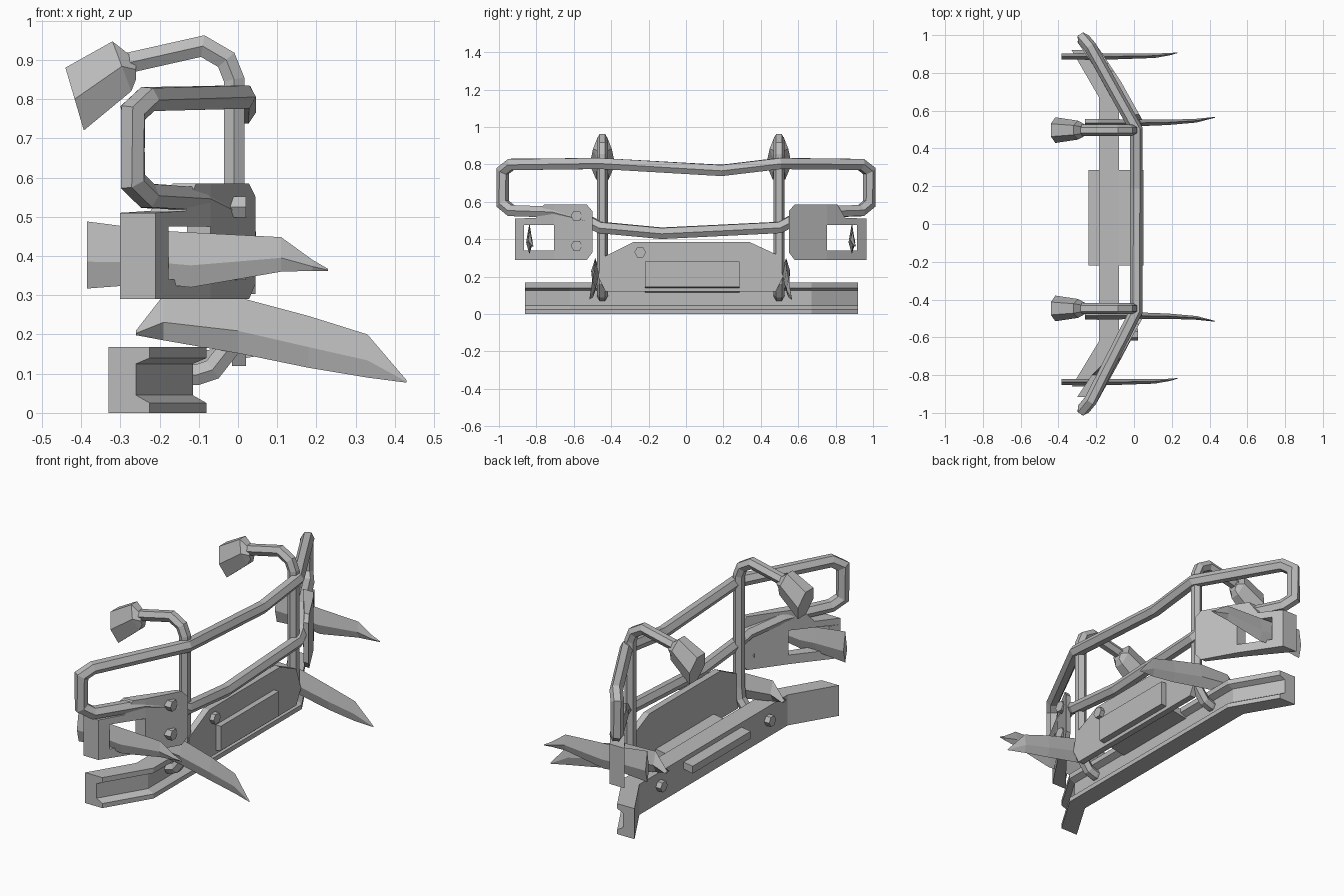
import bpy, bmesh
from mathutils import Vector

cube = bpy.data.objects.get("Cube")
if cube:
    bpy.data.objects.remove(cube, do_unlink=True)

grey = bpy.data.materials.new("bare_grey_metal")
grey.use_nodes = True
colour = (0.5, 0.5, 0.5, 1)
grey.diffuse_color = colour
grey.node_tree.nodes["Principled BSDF"].inputs["Base Color"].default_value = colour

MID = 0.025                      # centre line of the fittings
SIDES = {"right": -1, "left": 1}


def finish(name, bm):
    bmesh.ops.recalc_face_normals(bm, faces=bm.faces)
    mesh = bpy.data.meshes.new(name)
    bm.to_mesh(mesh)
    bm.free()
    mesh.materials.append(grey)
    ob = bpy.data.objects.new(name, mesh)
    bpy.context.collection.objects.link(ob)
    return ob


def loft(bm, rings):
    """Skin a row of equal-length point rings and cap both ends."""
    rows = [[bm.verts.new(p) for p in ring] for ring in rings]
    for a, b in zip(rows, rows[1:]):
        for i in range(len(a)):
            j = (i + 1) % len(a)
            bm.faces.new((a[i], a[j], b[j], b[i]))
    bm.faces.new(rows[0])
    bm.faces.new(rows[-1])


def solid(name, rings):
    bm = bmesh.new()
    loft(bm, rings)
    return finish(name, bm)


def tube(name, points, radius, closed=False):
    """Six-sided pipe with mitred joints."""
    pts = [Vector(p) for p in points]
    n = len(pts)
    rings = []
    for i, p in enumerate(pts):
        before = pts[i - 1] if closed or i else None
        after = pts[(i + 1) % n] if closed or i < n - 1 else None
        d0 = (p - before).normalized() if before else (after - p).normalized()
        d1 = (after - p).normalized() if after else d0
        tangent = (d0 + d1).normalized()
        stretch = 1 / max(tangent.dot(d0), 0.6)
        bend = d1 - d0
        if i == 0:
            ref = Vector((1, 0, 0)) if abs(tangent.x) < 0.7 else Vector((0, 1, 0))
        ref = (ref - tangent * ref.dot(tangent)).normalized()
        side = tangent.cross(ref)
        ring = []
        for k in range(6):
            turn = Vector((1, 0, 0))
            from math import cos, sin, pi
            off = (ref * cos(k * pi / 3) + side * sin(k * pi / 3)) * radius
            if bend.length > 1e-4:
                b = bend.normalized()
                off += b * off.dot(b) * (stretch - 1)
            ring.append(p + off)
        rings.append(ring)
    bm = bmesh.new()
    if closed:
        rows = [[bm.verts.new(p) for p in r] for r in rings]
        for a, b in zip(rows, rows[1:] + rows[:1]):
            # choose the twist that lines the last joint up with the first
            s = min(range(6), key=lambda t: sum((a[k].co - b[(k + t) % 6].co).length for k in range(6)))
            for k in range(6):
                bm.faces.new((a[k], a[(k + 1) % 6], b[(k + 1 + s) % 6], b[(k + s) % 6]))
    else:
        loft(bm, rings)
    return finish(name, bm)


def bolt(name, x, y, z):
    tube(name, [(x - 0.02, y, z), (x + 0.025, y, z)], 0.031)


# Lower channel beam with swept-back ends
channel = [(-0.185, 0), (-0.08, 0), (-0.08, 0.025), (-0.115, 0.045),
           (-0.115, 0.125), (-0.08, 0.14), (-0.08, 0.168), (-0.185, 0.168)]
stations = [(-0.86, -0.145), (-0.62, 0), (0.67, 0), (0.92, -0.145)]
solid("channel_beam", [[(x + dx, y, z) for x, z in channel] for y, dx in stations])

# Bull bar: one closed loop with dented upper and lower rails
right_end = [(-0.23, -0.935, 0.80), (-0.268, -0.98, 0.765), (-0.268, -0.98, 0.59),
             (-0.23, -0.935, 0.553), (-0.10, -0.70, 0.545), (-0.01, -0.53, 0.50)]
left_end = [(x, -y + (0.04 if y > -0.6 else 0), z) for x, y, z in reversed(right_end)]
loop = ([(0.012, -0.46, 0.805)] + right_end + [(0.012, -0.46, 0.463), (0.012, -0.13, 0.432),
        (0.012, 0.50, 0.463)] + left_end + [(0.012, 0.50, 0.805), (0.012, 0.19, 0.768)])
tube("bull_bar", loop, 0.034, closed=True)

# Winch plate and fairlead tray
outline = [(-0.43, 0.12), (-0.47, 0.2), (-0.45, 0.30), (-0.28, 0.385),
           (0.34, 0.385), (0.48, 0.32), (0.52, 0.2), (0.48, 0.12)]
solid("winch_plate", [[(x, y, z) for y, z in outline] for x in (-0.015, 0.02)])
tray = [(0.05, 0.28), (0.05, 0.145), (-0.24, 0.095), (-0.24, 0.135), (-0.015, 0.17), (-0.015, 0.28)]
solid("fairlead_tray", [[(x, y, z) for x, z in tray] for y in (-0.22, 0.285)])
bolt("winch_bolt", 0.02, -0.245, 0.33)
for i, z in enumerate((0.365, 0.525)):
    bolt(f"wing_bolt_{i}", -0.005, -0.585, z)

# Wing plates: inner panel and a framed window, as (distance from centre, height)
panels = {
    "panel": [(0.525, 0.33), (0.555, 0.29), (0.73, 0.29), (0.73, 0.585), (0.555, 0.585), (0.525, 0.55)],
    "window_top": [(0.73, 0.475), (0.94, 0.475), (0.94, 0.51), (0.825, 0.515), (0.785, 0.585), (0.73, 0.585)],
    "window_sill": [(0.73, 0.29), (0.94, 0.29), (0.94, 0.34), (0.73, 0.34)],
    "window_post": [(0.89, 0.34), (0.94, 0.34), (0.94, 0.475), (0.89, 0.475)],
}


def wing_x(d):
    return 0.045 - 0.56 * (d - 0.525) if d < 0.731 else -0.07 - 0.67 * (d - 0.73)


for side, s in SIDES.items():
    for part, pts in panels.items():
        def depth(d):
            return 0.03 if d < 0.6 else 0.06 if d < 0.8 else 0.09
        solid(f"{side}_wing_{part}", [[(wing_x(d) - k * depth(d), MID + s * d, z) for d, z in pts]
                                      for k in (0, 1)])

# Tusks: diamond sections (x, low, high, half thickness, sideways drift)
upper = [(-0.385, 0.317, 0.488, 0.016, 0), (-0.21, 0.33, 0.465, 0.018, 0), (-0.12, 0.32, 0.46, 0.016, 0),
         (0.11, 0.36, 0.448, 0.012, 0.004), (0.19, 0.362, 0.39, 0.006, 0.012), (0.23, 0.362, 0.367, 0.002, 0.02)]
lower = [(-0.26, 0.198, 0.21, 0.02, 0), (-0.19, 0.185, 0.30, 0.022, 0), (0.0, 0.152, 0.295, 0.018, 0),
         (0.18, 0.115, 0.247, 0.014, 0.003), (0.33, 0.09, 0.2, 0.01, 0.012), (0.43, 0.077, 0.083, 0.002, 0.03)]
for side, s in SIDES.items():
    for kind, rows, y in (("upper", upper, MID + s * 0.862), ("lower", lower, MID + s * 0.51)):
        drift = s if kind == "lower" else 1
        solid(f"{side}_{kind}_tusk", [
            [(x, y + drift * w, lo), (x, y + drift * w + t, lo * 0.6 + hi * 0.4),
             (x, y + drift * w, hi), (x, y + drift * w - t, lo * 0.6 + hi * 0.4)]
            for x, lo, hi, t, w in rows])

# Lamp stalks and lamps
stalk = [(-0.215, 0.097), (-0.105, 0.097), (-0.065, 0.11), (-0.018, 0.17), (-0.01, 0.24),
         (-0.01, 0.85), (-0.03, 0.90), (-0.09, 0.935), (-0.29, 0.89)]
# lamp rings as (top point, bottom point, half width)
lamp = [((-0.44, 0.88), (-0.393, 0.72), 0.068), ((-0.32, 0.947), (-0.272, 0.82), 0.05),
        ((-0.26, 0.90), (-0.26, 0.85), 0.03)]
for side, s in SIDES.items():
    y = MID + s * 0.472
    tube(f"{side}_lamp_stalk", [(x, y, z) for x, z in stalk], 0.03)
    rings = []
    for (tx, tz), (bx, bz), w in lamp:
        mx, mz = (tx + bx) / 2, (tz + bz) / 2
        rings.append([(tx, y - w / 2, tz), (tx, y + w / 2, tz), (mx, y + w, mz),
                      (bx, y + w / 2, bz), (bx, y - w / 2, bz), (mx, y - w, mz)])
    solid(f"{side}_lamp", rings)
